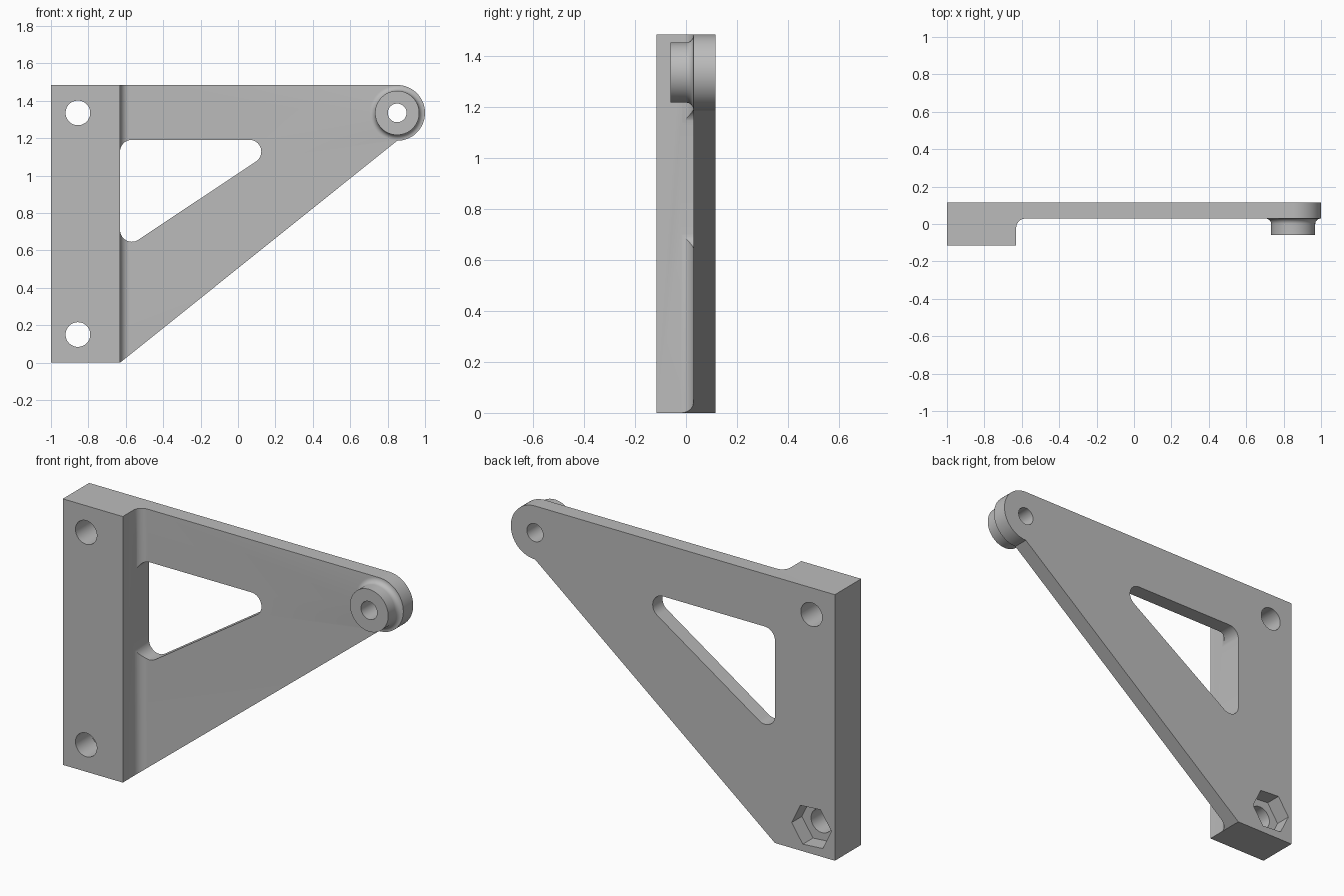
import bpy, bmesh, math

if "Cube" in bpy.data.objects:
    bpy.data.objects.remove(bpy.data.objects["Cube"])

H = 1.484                      # overall height
BACK, FRONT = 0.116, -0.116    # depth limits
PLATE_Y = 0.029                # front face of the thin web
BLOCK_X = -0.63                # inner face of the mounting block
TIP = (0.851, 1.335)           # boss centre (x, z)
HOLE_X, HOLE_Z = -0.856, (0.15, 1.335)


def arc(cx, cy, r, a0, a1, n):
    """Points along an arc, angles in degrees."""
    return [(cx + r * math.cos(math.radians(a0 + (a1 - a0) * i / n)),
             cy + r * math.sin(math.radians(a0 + (a1 - a0) * i / n)))
            for i in range(n + 1)]


def make(name, bm):
    bmesh.ops.recalc_face_normals(bm, faces=bm.faces)
    mesh = bpy.data.meshes.new(name)
    bm.to_mesh(mesh)
    bm.free()
    ob = bpy.data.objects.new(name, mesh)
    bpy.context.collection.objects.link(ob)
    return ob


def prism(name, pts, lo, hi, axis='Y'):
    """Extrude an (x, z) outline along y, or an (x, y) outline along z."""
    bm = bmesh.new()
    put = (lambda p, t: (p[0], t, p[1])) if axis == 'Y' else (lambda p, t: (p[0], p[1], t))
    a = [bm.verts.new(put(p, lo)) for p in pts]
    b = [bm.verts.new(put(p, hi)) for p in pts]
    n = len(pts)
    bm.faces.new(a)
    bm.faces.new(b)
    for i in range(n):
        bm.faces.new((a[i], a[(i + 1) % n], b[(i + 1) % n], b[i]))
    return make(name, bm)


def lathe(name, profile, cx, cz, seg=64):
    """Revolve (radius, y) points round a y-parallel axis."""
    bm = bmesh.new()
    rings = [[bm.verts.new((cx + r * math.cos(2 * math.pi * i / seg), y,
                            cz + r * math.sin(2 * math.pi * i / seg)))
              for i in range(seg)] for r, y in profile]
    for p, q in zip(rings, rings[1:]):
        for i in range(seg):
            j = (i + 1) % seg
            bm.faces.new((p[i], p[j], q[j], q[i]))
    bm.faces.new(rings[0])
    bm.faces.new(rings[-1])
    return make(name, bm)


def boolean(target, tool, op):
    m = target.modifiers.new(op.lower(), 'BOOLEAN')
    m.operation, m.solver, m.object = op, 'EXACT', tool
    bpy.context.view_layer.objects.active = target
    bpy.ops.object.modifier_apply(modifier=m.name)
    bpy.data.objects.remove(tool, do_unlink=True)


# Block and web in plan, with the fillet between them
R = 0.05
plan = [(-1.1, BACK), (-1.1, FRONT), (BLOCK_X, FRONT)]
plan += arc(BLOCK_X + R, PLATE_Y - R, R, 180, 90, 10)
plan += [(1.1, PLATE_Y), (1.1, BACK)]
bracket = prism("bracket", plan, -0.1, H + 0.1, 'Z')

# Trim to the triangular side outline with its rounded tip
outline = [(-1, 0), (BLOCK_X, 0)]
outline += arc(TIP[0], TIP[1], 0.149, -90, 90, 32) + [(-1, H)]
boolean(bracket, prism("outline_cutter", outline, -0.3, 0.3), 'INTERSECT')

# Boss with a flared foot
foot = [(0.118, -0.06)] + arc(0.147, PLATE_Y - 0.029, 0.029, 180, 90, 8) + [(0.147, 0.07)]
boolean(bracket, lathe("boss", foot, *TIP), 'UNION')

# Rounded triangular window, flush with the block
r, wx, wz, top, low = 0.063, BLOCK_X + 0.0625, 0.0615, 1.128, 0.709
tilt = math.degrees(math.atan2(top - low, wz - wx))
window = arc(wx, top, r, 90, 180, 10)
window += arc(wx, low, r, 180, 270 + tilt, 14)
window += arc(wz, top, r, -90 + tilt, 90, 16)
boolean(bracket, prism("window_cutter", window, PLATE_Y - R - 0.0005, 0.3), 'DIFFERENCE')

# Bolt holes and boss bore
for x, z, rad in [(HOLE_X, HOLE_Z[0], 0.066), (HOLE_X, HOLE_Z[1], 0.066), (*TIP, 0.05)]:
    boolean(bracket, lathe("hole_cutter", [(rad, -0.3), (rad, 0.3)], x, z, 48), 'DIFFERENCE')

# Hexagonal nut pocket at the back of the lower hole
hexagon = arc(HOLE_X, HOLE_Z[0], 0.123, -4, 356, 6)[:-1]
boolean(bracket, prism("nut_cutter", hexagon, BACK - 0.09, 0.3), 'DIFFERENCE')

# Finish
grey = bpy.data.materials.new("grey")
grey.diffuse_color = (0.5, 0.5, 0.5, 1)
grey.use_nodes = True
grey.node_tree.nodes["Principled BSDF"].inputs["Base Color"].default_value = grey.diffuse_color
bracket.data.materials.clear()
bracket.data.materials.append(grey)
for p in bracket.data.polygons:
    p.material_index = 0
bpy.ops.object.select_all(action='DESELECT')
bracket.select_set(True)
bpy.context.view_layer.objects.active = bracket
bpy.ops.object.shade_smooth_by_angle(angle=math.radians(30))
